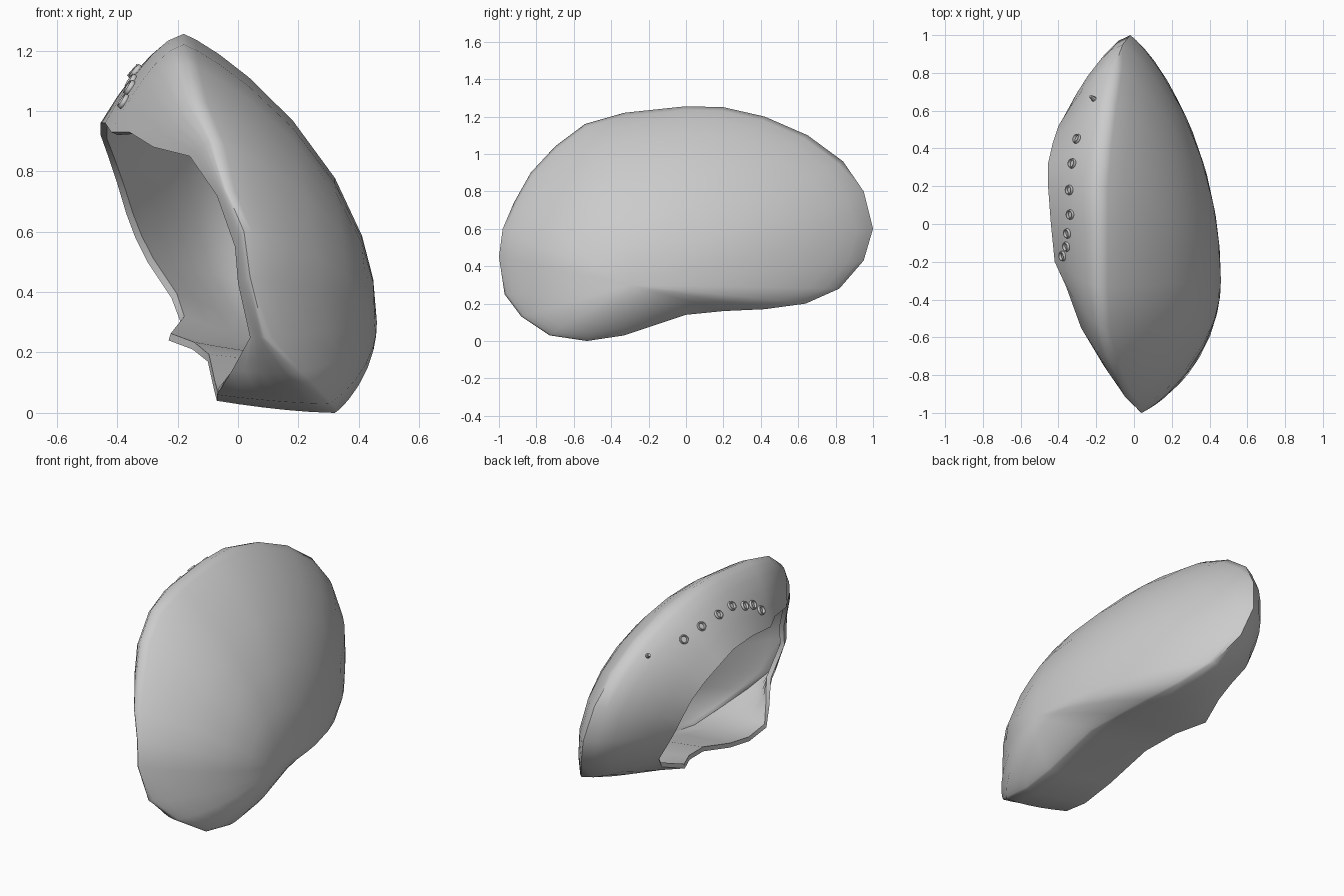
import bpy, bmesh
from mathutils import Vector
from mathutils.bvhtree import BVHTree

cube = bpy.data.objects.get("Cube")
if cube:
    bpy.data.objects.remove(cube, do_unlink=True)

# One plain grey for everything
grey = bpy.data.materials.new("shell_grey")
grey.use_nodes = True
colour = (0.6, 0.6, 0.6, 1)
grey.diffuse_color = colour
grey.node_tree.nodes["Principled BSDF"].inputs["Base Color"].default_value = colour

# Widest outline of the shell, from the top round the front, base and back
CREST = [(-.18, .2, 1.25), (-.18, 0, 1.255), (-.18, -.33, 1.22), (-.17, -.54, 1.16),
         (-.14, -.7, 1.04), (-.08, -.83, .9), (-.04, -.92, .74), (.02, -.98, .6),
         (.04, -1, .45), (.09, -.97, .25), (.2, -.88, .13), (.3, -.73, .03),
         (.32, -.53, 0), (.32, -.33, .03), (.3, 0, .14), (.27, .2, .16),
         (.25, .42, .17), (.2, .64, .2), (.12, .82, .28), (.03, .95, .43),
         (-.02, 1, .6), (-.06, .95, .8), (-.1, .84, .96), (-.13, .65, 1.1),
         (-.16, .42, 1.2)]

# Uneven lip of the opening, point for point beside the outline
RIM = [(-.455, .2, .96), (-.44, 0, .96), (-.42, -.2, .93), (-.36, -.33, .93),
       (-.28, -.55, .88), (-.16, -.75, .85), (-.07, -.87, .72), (-.01, -.91, .55),
       (0, -.93, .43), (.04, -.86, .25), (-.02, -.76, .14), (-.07, -.66, .06),
       (-.07, -.5, .04), (-.08, -.3, .08), (-.1, -.02, .17), (-.15, .18, .21),
       (-.23, .34, .24), (-.19, .5, .3), (-.22, .57, .38), (-.3, .6, .5),
       (-.34, .59, .58), (-.37, .57, .66), (-.4, .52, .76), (-.43, .43, .85),
       (-.455, .32, .92)]
POLE = Vector((.46, -.3, .3))


def blend(a, b, across, along):
    """Move from a to b, with separate amounts for x and for y, z."""
    a, b = Vector(a), Vector(b)
    p = a.lerp(b, along)
    p.x = a.x + (b.x - a.x) * across
    return p


def finish(obj, name, angle):
    obj.name = name
    obj.data.materials.clear()
    obj.data.materials.append(grey)
    bpy.ops.object.select_all(action='DESELECT')
    obj.select_set(True)
    bpy.context.view_layer.objects.active = obj
    for mod in list(obj.modifiers):
        bpy.ops.object.modifier_apply(modifier=mod.name)
    bpy.ops.object.shade_smooth_by_angle(angle=angle)


# Shell: curled wall from lip to outline, then a dome up to the pole
rings = [[blend(c, r, w, w ** 1.6) for c, r in zip(CREST, RIM)]
         for w in (1, .8, .6, .4, .2, 0)]
rings += [[blend(c, POLE, (1 - s * s) ** .85, 1 - s) for c in CREST]
          for s in (.98, .93, .85, .7, .5, .3, .15)]

bm = bmesh.new()
loops = [[bm.verts.new(p) for p in ring] for ring in rings]
count = len(CREST)
for low, high in zip(loops, loops[1:]):
    for i in range(count):
        j = (i + 1) % count
        bm.faces.new((low[i], low[j], high[j], high[i]))
pole = bm.verts.new(POLE)
for i in range(count):
    bm.faces.new((loops[-1][i], loops[-1][(i + 1) % count], pole))
bmesh.ops.recalc_face_normals(bm, faces=bm.faces)
bm.normal_update()
if pole.normal.x < 0:
    bmesh.ops.reverse_faces(bm, faces=bm.faces)
bm.normal_update()
surface = BVHTree.FromBMesh(bm)
mesh = bpy.data.meshes.new("shell")
bm.to_mesh(mesh)
bm.free()
shell = bpy.data.objects.new("shell", mesh)
bpy.context.collection.objects.link(shell)
thick = shell.modifiers.new("thickness", 'SOLIDIFY')
thick.thickness = .025
thick.offset = -1
finish(shell, "shell", 1.0)


def on_shell(x, y):
    """Point and outward turn on the upper wall."""
    point, normal, _, _ = surface.ray_cast(Vector((x, y, 3)), Vector((0, 0, -1)))
    if normal.z < 0:
        normal = -normal
    return point, normal


# Row of raised breathing holes along the upper wall
HOLES = [(-.3, .45), (-.325, .32), (-.34, .18), (-.335, .05),
         (-.35, -.05), (-.355, -.12), (-.375, -.17)]
for n, (x, y) in enumerate(HOLES):
    point, normal = on_shell(x, y)
    bpy.ops.mesh.primitive_torus_add(
        major_segments=16, minor_segments=6, major_radius=.022, minor_radius=.005,
        location=point + normal * .004, rotation=normal.to_track_quat('Z', 'Y').to_euler())
    ring = bpy.context.object
    ring.scale.z = 2.4
    finish(ring, f"hole_ring_{n + 1}", .8)

# Small closed nub at the end of the row
point, normal = on_shell(-.21, .66)
bpy.ops.mesh.primitive_cone_add(
    vertices=8, radius1=.016, radius2=.008, depth=.04, location=point + normal * .012,
    rotation=normal.to_track_quat('Z', 'Y').to_euler())
finish(bpy.context.object, "end_nub", .5)
